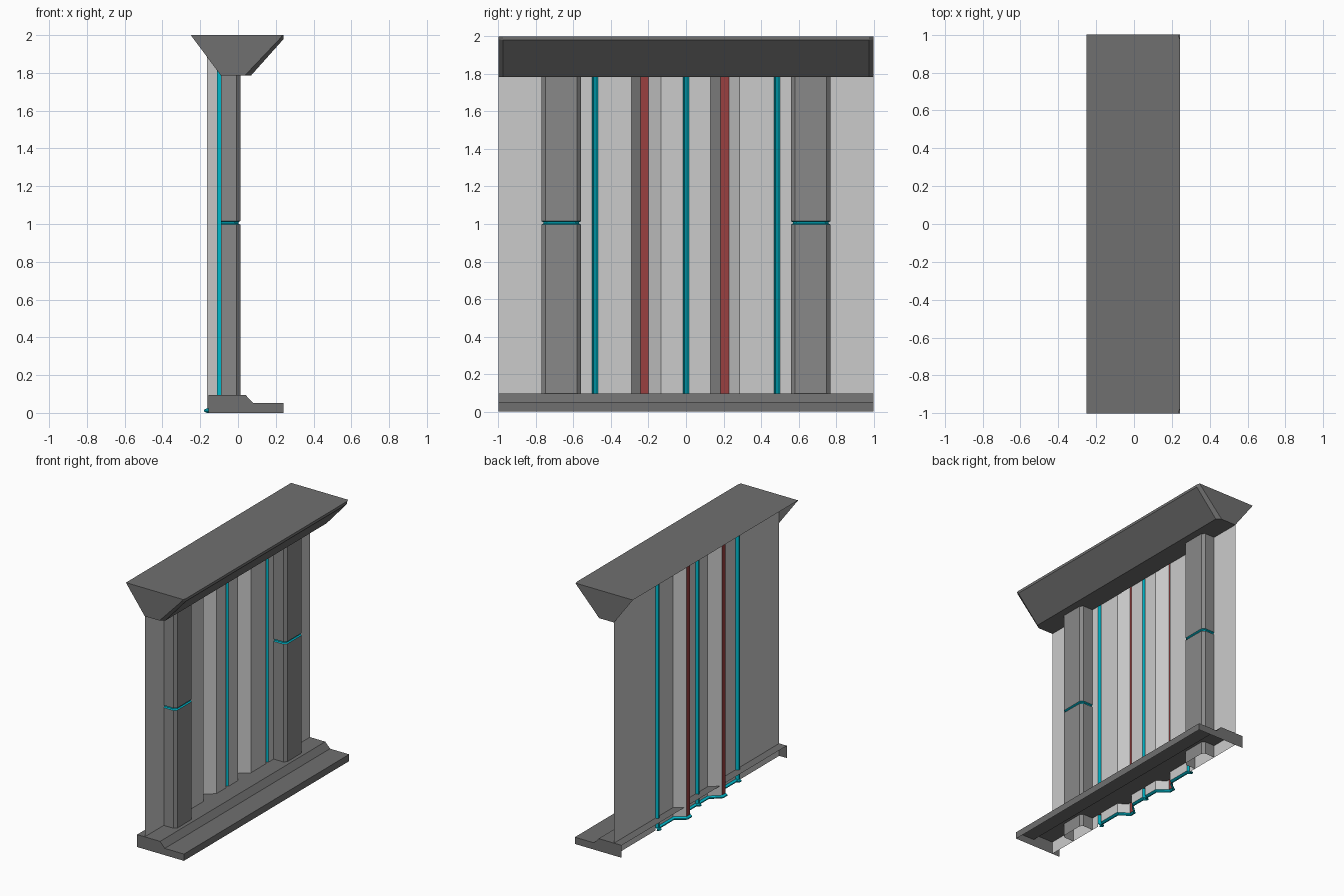
import bpy

if "Cube" in bpy.data.objects:
    bpy.data.objects.remove(bpy.data.objects["Cube"])


def material(name, color):
    m = bpy.data.materials.new(name)
    m.diffuse_color = (*color, 1)
    m.use_nodes = True
    m.node_tree.nodes["Principled BSDF"].inputs["Base Color"].default_value = m.diffuse_color
    return m


CYAN = material("cyan", (0.0, 0.48, 0.6))
RED = material("dark_red", (0.32, 0.05, 0.05))
WALL = material("wall_grey", (0.58, 0.58, 0.58))
MID = material("pillar_grey", (0.25, 0.25, 0.25))
DARK = material("trim_grey", (0.16, 0.16, 0.16))


def build(name, verts, faces, mat):
    me = bpy.data.meshes.new(name)
    me.from_pydata(verts, [], faces)
    me.update()
    ob = bpy.data.objects.new(name, me)
    bpy.context.collection.objects.link(ob)
    me.materials.append(mat)
    return ob


def loft(name, rings, mat, ends=False):
    """Quads between successive open rings, optionally closed at both ends."""
    n = len(rings[0])
    verts = [p for r in rings for p in r]
    faces = []
    for k in range(len(rings) - 1):
        for i in range(n - 1):
            a = k * n + i
            faces.append((a, a + 1, a + n + 1, a + n))
    if ends:
        last = (len(rings) - 1) * n
        faces.append(tuple(reversed(range(n))))
        faces.append(tuple(range(last, last + n)))
    return build(name, verts, faces, mat)


def upright(name, pts, levels, mat):
    """Plan profile (x, y) raised through levels of (z, x offset)."""
    return loft(name, [[(x + dx, y, z) for x, y in pts] for z, dx in levels], mat)


W, TOP = -0.09, 1.99      # wall plane and hidden top of the wall
D = -0.165                # depth of the folds


def groove(y):
    return [(W, y - 0.015), (W - 0.022, y - 0.006), (W - 0.022, y + 0.006), (W, y + 0.015)]


# outer flat walls
for side, (a, b) in (("left", (-1, -0.5)), ("right", (0.5, 1))):
    upright(side + "_wall", [(W, a), (W, b)], [(0, 0), (TOP, 0)], WALL)

# folded centre panel: grey runs, red fold bottoms, cyan grooves
runs = [
    ("groove_a", groove(-0.485), CYAN),
    ("panel_a", [(W, -0.47), (W, -0.29), (D, -0.243)], WALL),
    ("red_a", [(D, -0.243), (D, -0.2)], RED),
    ("panel_b", [(D, -0.2), (W, -0.132), (W, -0.015)], WALL),
    ("groove_b", groove(0), CYAN),
    ("panel_c", [(W, 0.015), (W, 0.13), (D, 0.185)], WALL),
    ("red_b", [(D, 0.185), (D, 0.23)], RED),
    ("panel_d", [(D, 0.23), (W, 0.285), (W, 0.47)], WALL),
    ("groove_c", groove(0.485), CYAN),
]
for name, pts, mat in runs:
    upright(name, pts, [(0.024, 0), (TOP, 0)], mat)
    upright(name + "_foot_trim", pts, [(0, 0), (0.008, -0.016), (0.016, -0.016), (0.024, 0)], CYAN)


# pillars with a cyan groove at mid height
def pillar_ring(yc, z, inset):
    h, f = 0.105 - inset, 0.012 - inset
    return [(x, yc + y, z) for x, y in
            ((W, -h), (f - 0.02, -h), (f, -h + 0.02), (f, h - 0.02), (f - 0.02, h), (W, h))]


for side, yc in (("left", -0.665), ("right", 0.665)):
    loft(side + "_pillar_lower", [pillar_ring(yc, z, 0) for z in (0, 0.997)], MID)
    loft(side + "_pillar_upper", [pillar_ring(yc, z, 0) for z in (1.015, 1.8)], MID)
    loft(side + "_pillar_groove", [pillar_ring(yc, z, i) for z, i in
                                   ((0.997, 0), (1.002, 0.01), (1.01, 0.01), (1.015, 0))], CYAN)

# top cap, open at the back, with chamfered ends
full = [(-0.25, 2), (0.242, 2), (0.242, 1.98), (0.068, 1.785), (W, 1.785)]
end = [(-0.25, 2), (0.235, 2), (0.225, 1.985), (0.035, 1.785), (W, 1.785)]
loft("top_cap", [[(x, y, z) for x, z in prof] for y, prof in
                 ((-1, end), (-0.975, full), (0.975, full), (1, end))], DARK, ends=True)

# stepped base, open underneath and behind
step = [(-0.155, 0.095), (0.04, 0.095), (0.08, 0.052), (0.242, 0.052), (0.242, 0)]
base_verts = [(x, y, z) for y in (-1, 1) for x, z in step + [(-0.155, 0)]]
base_faces = [(i, i + 1, i + 7, i + 6) for i in range(4)]
base_faces += [tuple(reversed(range(6))), tuple(range(6, 12))]
build("base", base_verts, base_faces, DARK)
